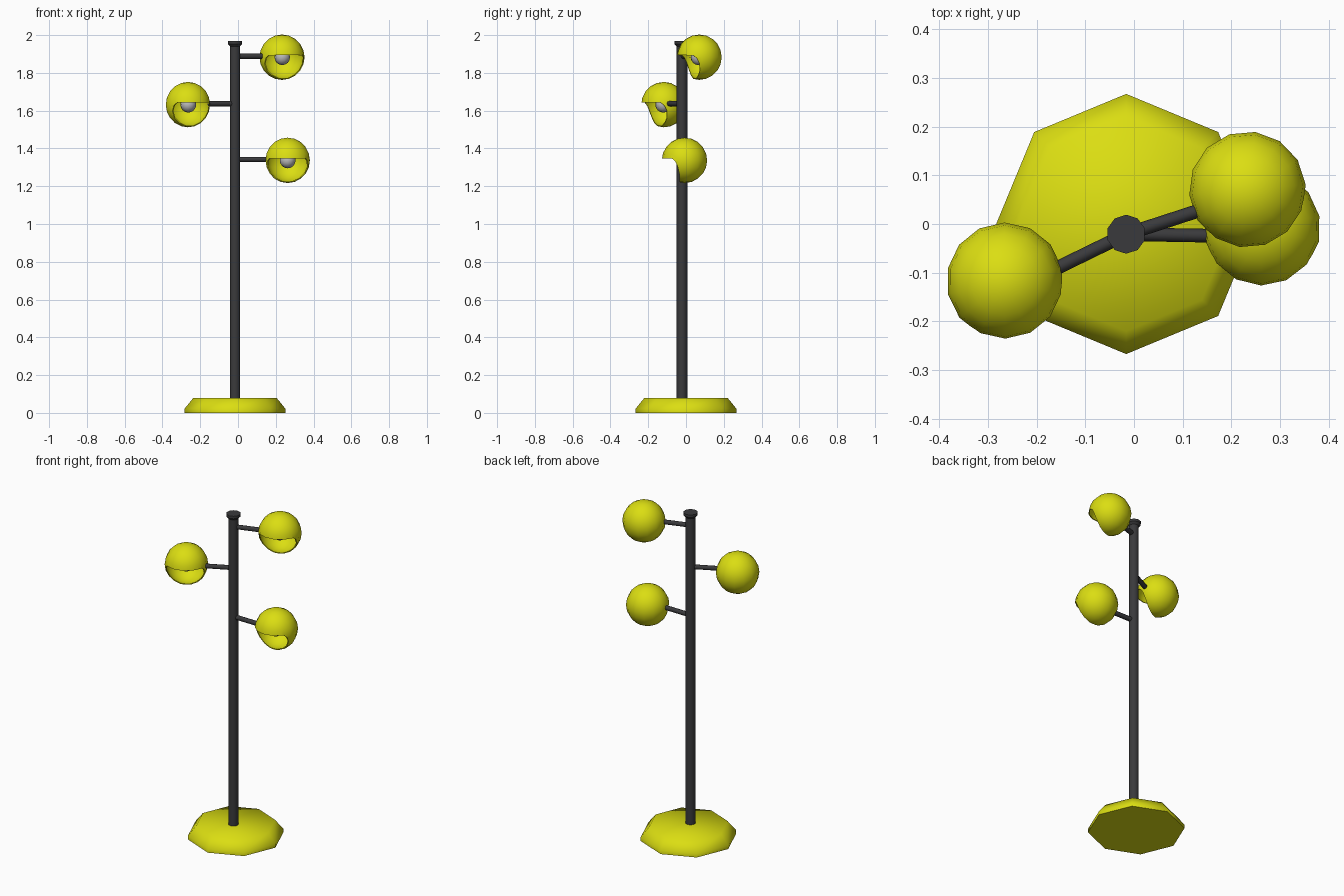
import bpy, bmesh, math
from mathutils import Matrix, Vector

if "Cube" in bpy.data.objects:
    bpy.data.objects.remove(bpy.data.objects["Cube"])


def material(name, rgb):
    m = bpy.data.materials.new(name)
    m.diffuse_color = (*rgb, 1)
    m.use_nodes = True
    m.node_tree.nodes["Principled BSDF"].inputs["Base Color"].default_value = m.diffuse_color
    return m


YELLOW = material("yellow", (0.71, 0.73, 0.006))
DARK = material("dark_grey", (0.042, 0.042, 0.045))
GREY = material("bulb_grey", (0.5, 0.5, 0.5))


def add(name, mesh, mat, matrix=Matrix(), angle=60):
    mesh.shade_smooth()
    mesh.set_sharp_from_angle(angle=math.radians(angle))
    if not mesh.materials:
        mesh.materials.append(mat)
    obj = bpy.data.objects.new(name, mesh)
    bpy.context.collection.objects.link(obj)
    obj.matrix_world = matrix
    return obj


def to_mesh(name, bm):
    bmesh.ops.recalc_face_normals(bm, faces=bm.faces[:])
    mesh = bpy.data.meshes.new(name)
    bm.to_mesh(mesh)
    bm.free()
    return mesh


def lathe(name, profile, sides, start=0.0):
    """Closed solid of revolution from (radius, z) points."""
    bm = bmesh.new()
    rings = []
    for r, z in profile:
        angs = [start + 2 * math.pi * i / sides for i in range(sides)]
        rings.append([bm.verts.new((r * math.cos(a), r * math.sin(a), z)) for a in angs])
    for lo, hi in zip(rings, rings[1:]):
        for i in range(sides):
            j = (i + 1) % sides
            bm.faces.new((lo[i], lo[j], hi[j], hi[i]))
    bm.faces.new(rings[0][::-1])
    bm.faces.new(rings[-1])
    return to_mesh(name, bm)


def sphere(name, radius, segs, rings):
    bm = bmesh.new()
    bmesh.ops.create_uvsphere(bm, u_segments=segs, v_segments=rings, radius=radius)
    return to_mesh(name, bm)


def shade_mesh():
    """Thin globe with the lower front quarter cut away."""
    globe = add("shade_source", sphere("lamp_shade", 0.12, 14, 10), YELLOW)
    # cutter profile in (y, z), rounded where the brim meets the side edge
    profile = [(-0.2, 0.012), (-0.065, 0.010), (-0.048, -0.005), (-0.035, -0.03),
               (-0.026, -0.07), (-0.022, -0.2), (-0.2, -0.2)]
    bm = bmesh.new()
    face = bm.faces.new([bm.verts.new((-0.2, y, z)) for y, z in profile])
    ext = bmesh.ops.extrude_face_region(bm, geom=[face])
    bmesh.ops.translate(bm, vec=(0.4, 0, 0),
                        verts=[v for v in ext["geom"] if isinstance(v, bmesh.types.BMVert)])
    cutter = add("shade_cutter", to_mesh("shade_cutter", bm), YELLOW)
    cutter.hide_render = True
    shell = globe.modifiers.new("shell", 'SOLIDIFY')
    shell.thickness = 0.005
    shell.offset = -1
    cut = globe.modifiers.new("opening", 'BOOLEAN')
    cut.operation = 'DIFFERENCE'
    cut.solver = 'EXACT'
    cut.object = cutter
    bpy.context.view_layer.update()
    dg = bpy.context.evaluated_depsgraph_get()
    mesh = bpy.data.meshes.new_from_object(globe.evaluated_get(dg))
    bpy.data.objects.remove(globe)
    bpy.data.objects.remove(cutter)
    mesh.materials.clear()
    return mesh


# Base and pole
add("base", lathe("base", [(0.267, 0), (0.267, 0.022), (0.22, 0.08)], 8), YELLOW,
    Matrix.Translation((-0.016, 0, 0)))
POLE = Vector((-0.016, -0.021, 0))
add("pole", lathe("pole", [(0.028, 0.06), (0.028, 1.94), (0.04, 1.953), (0.04, 1.968)],
                  10, math.pi / 2), DARK, Matrix.Translation(POLE), 40)

# Lamps: shade centre and yaw; each hangs on an arm from the pole
shade = shade_mesh()
bulb = sphere("bulb", 0.042, 12, 8)
lamps = {"top": ((0.233, 0.07, 1.883), 18),
         "middle": ((-0.265, -0.117, 1.632), 26),
         "lower": ((0.263, -0.008, 1.337), -1)}
for label, (centre, yaw) in lamps.items():
    c = Vector(centre)
    turn = Matrix.Rotation(math.radians(yaw), 4, 'Z')
    place = Matrix.Translation(c) @ turn
    add(label + "_shade", shade, YELLOW, place, 50)
    add(label + "_bulb", bulb, GREY, place @ Matrix.Translation((0, -0.004, 0)))
    side = 1 if c.x > 0 else -1
    length = (c - POLE).xy.length - 0.112
    arm = lathe(label + "_arm", [(0.014, 0), (0.014, length)], 8)
    add(label + "_arm", arm, DARK,
        Matrix.Translation((POLE.x, POLE.y, c.z + 0.005)) @ turn
        @ Matrix.Rotation(side * math.pi / 2, 4, 'Y'))
